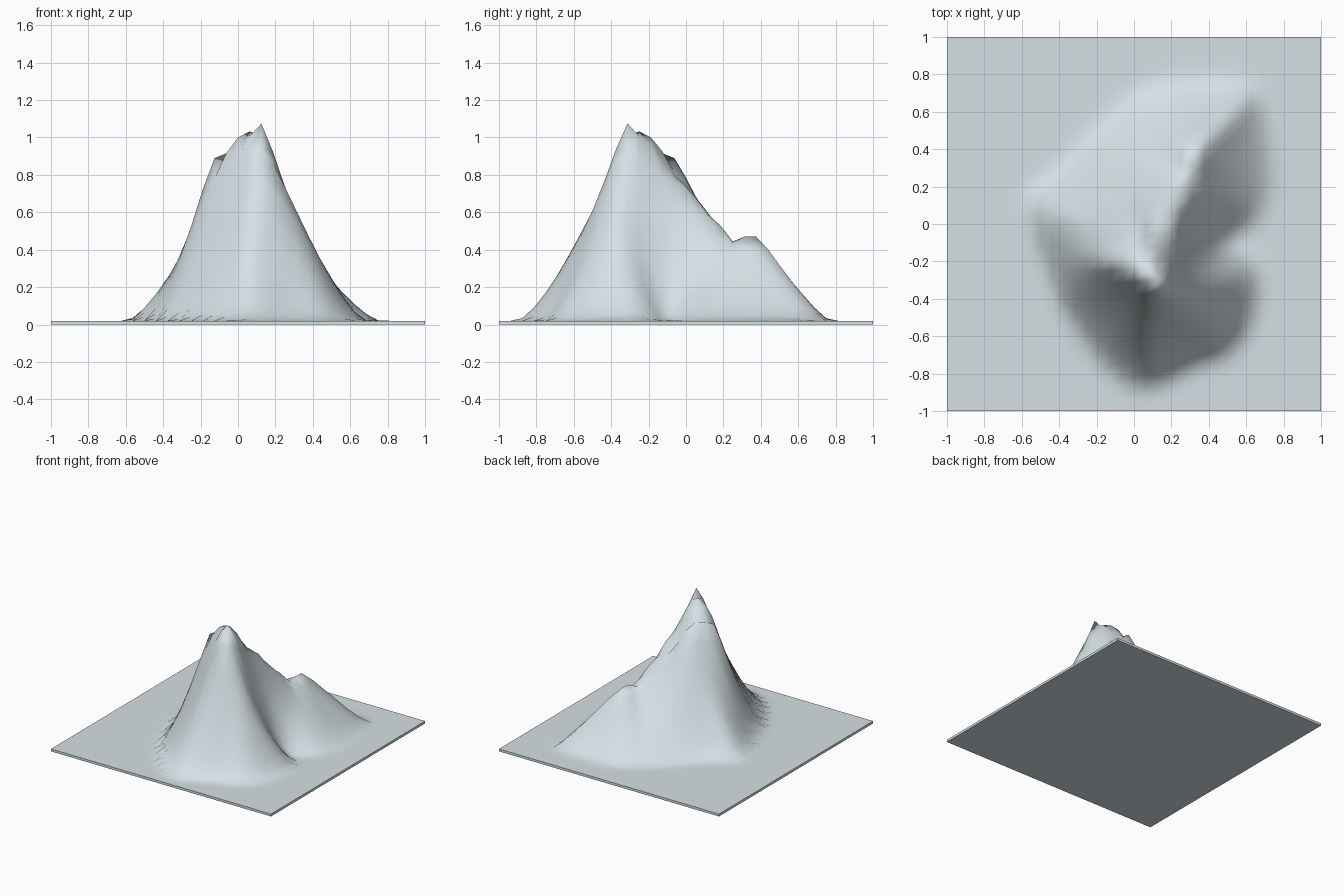
import bpy, bmesh, math
from mathutils import Vector
from mathutils.geometry import intersect_point_line

if "Cube" in bpy.data.objects:
    bpy.data.objects.remove(bpy.data.objects["Cube"])

N = 32          # grid cells per side
BASE = 0.02     # slab thickness
# foot of the mountain, seen from above
FOOT = [Vector(p) for p in [
    (0.05, -0.91), (0.18, -0.86), (0.32, -0.78), (0.50, -0.73), (0.62, -0.60), (0.68, -0.42),
    (0.69, -0.25), (0.62, -0.14), (0.53, -0.09), (0.62, -0.02), (0.70, 0.04), (0.76, 0.22),
    (0.76, 0.42), (0.72, 0.60), (0.66, 0.72), (0.55, 0.78), (0.15, 0.78), (-0.02, 0.71),
    (-0.20, 0.53), (-0.40, 0.31), (-0.60, 0.17), (-0.58, -0.02), (-0.49, -0.22),
    (-0.42, -0.42), (-0.31, -0.60), (-0.20, -0.75), (-0.06, -0.87)]]
# crest lines as x, y, height
PEAK = (0.125, -0.3125, 1.055)
RIDGES = [
    [PEAK, (0.0, -0.25, 0.98), (-0.125, -0.1875, 0.87)],
    [PEAK, (0.0, -0.1875, 0.97), (-0.0625, -0.125, 0.88)],
    [PEAK, (0.0625, -0.1875, 0.98), (0.0, -0.0625, 0.87), (0.06, 0.0, 0.73), (0.2, 0.15, 0.53)],
    [PEAK, (0.15, -0.08, 0.82), (0.22, 0.10, 0.59), (0.29, 0.25, 0.42)],
    [(0.29, 0.25, 0.42), (0.3125, 0.3125, 0.45), (0.3125, 0.375, 0.45), (0.63, 0.69, 0.05)]]


def foot_distance(p):
    """Distance from p to the foot line, 0 outside it."""
    inside, best = False, 9.0
    for a, b in zip(FOOT, FOOT[1:] + FOOT[:1]):
        if (a.y > p.y) != (b.y > p.y) and p.x < a.x + (p.y - a.y) * (b.x - a.x) / (b.y - a.y):
            inside = not inside
        q, t = intersect_point_line(p, a, b)
        q = a.lerp(b, min(1, max(0, t)))
        best = min(best, (p - q.to_2d()).length)
    return best if inside else 0.0


CREST = []
for line in RIDGES:
    for a, b in zip(line, line[1:]):
        CREST += [Vector(a).lerp(Vector(b), i / 6) for i in range(7)]


def height(x, y):
    p = Vector((x, y))
    e = foot_distance(p)
    if e == 0:
        return 0.0
    return max(c.z * (e / (e + max(0, (p - c.to_2d()).length - 0.015))) ** 1.42 for c in CREST)


# terrain: a thin square slab whose top is raised into the mountain
bm = bmesh.new()
bmesh.ops.create_grid(bm, x_segments=N, y_segments=N, size=1)
for v in bm.verts:
    v.co.z = BASE + height(v.co.x, v.co.y)
rim = [e for e in bm.edges if e.is_boundary]
new = bmesh.ops.extrude_edge_only(bm, edges=rim)["geom"]
low = [g for g in new if isinstance(g, bmesh.types.BMVert)]
for v in low:
    v.co.z = 0
bmesh.ops.contextual_create(bm, geom=[g for g in new if isinstance(g, bmesh.types.BMEdge) and g.is_boundary])
bmesh.ops.recalc_face_normals(bm, faces=bm.faces)
me = bpy.data.meshes.new("mountain_terrain")
bm.to_mesh(me)
bm.free()
ob = bpy.data.objects.new("mountain_terrain", me)
bpy.context.collection.objects.link(ob)

mat = bpy.data.materials.new("pale blue grey")
mat.diffuse_color = (0.67, 0.75, 0.78, 1)
mat.use_nodes = True
mat.node_tree.nodes["Principled BSDF"].inputs["Base Color"].default_value = mat.diffuse_color
me.materials.append(mat)

bpy.context.view_layer.objects.active = ob
ob.select_set(True)
bpy.ops.object.shade_smooth_by_angle(angle=math.radians(80))
